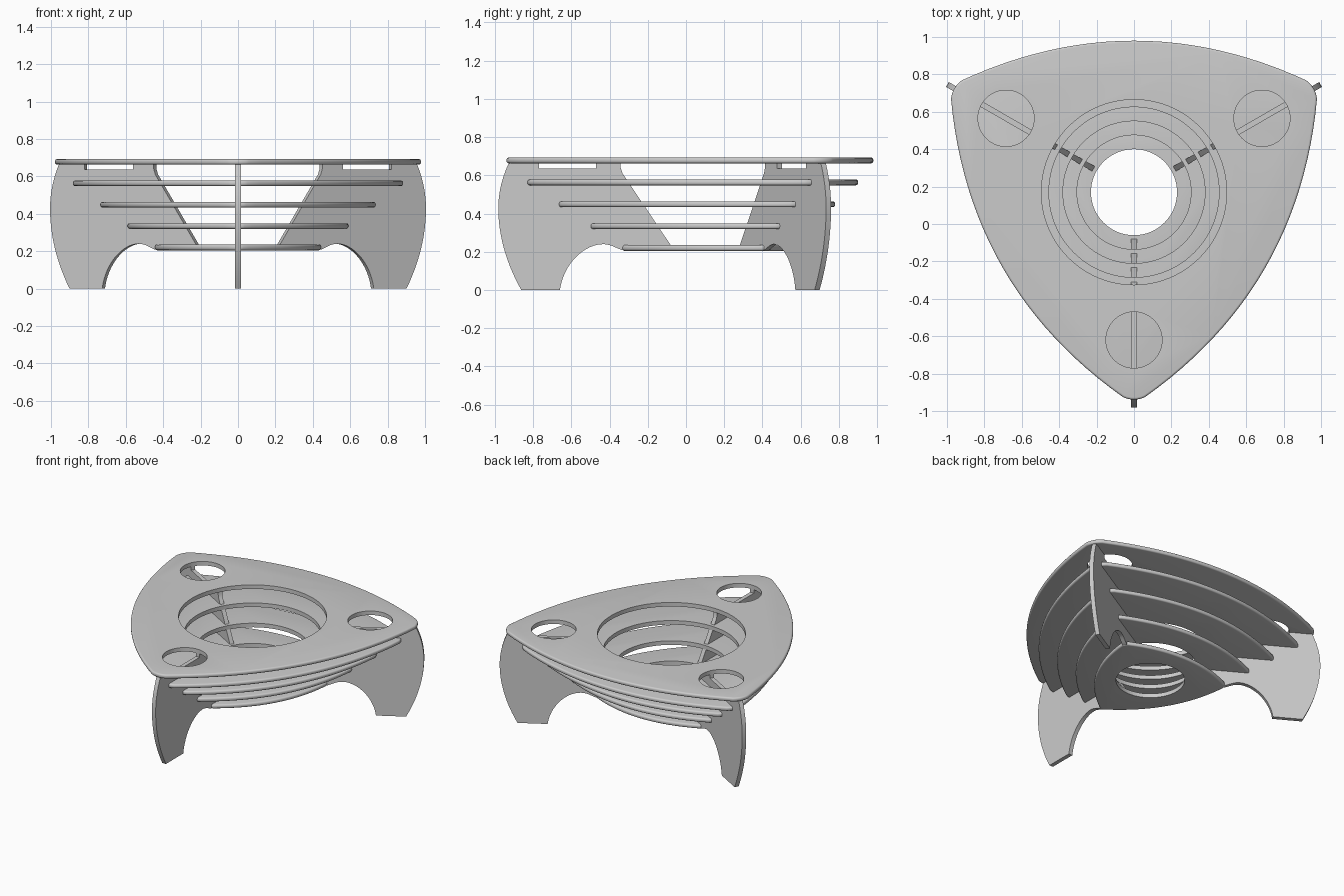
import bpy, bmesh, math
from mathutils import Vector, Matrix
from mathutils.geometry import interpolate_bezier

if "Cube" in bpy.data.objects:
    bpy.data.objects.remove(bpy.data.objects["Cube"])

CENTRE = Vector((0, 0.17, 0))     # axis of the three-fold symmetry
THICK = 0.03
ANGLES = [math.radians(a) for a in (-90, 30, 150)]


def finish(bm, name):
    bmesh.ops.recalc_face_normals(bm, faces=bm.faces)
    mesh = bpy.data.meshes.new(name)
    bm.to_mesh(mesh)
    bm.free()
    obj = bpy.data.objects.new(name, mesh)
    bpy.context.collection.objects.link(obj)
    return obj


def smooth(obj):
    for p in obj.data.polygons:
        p.use_smooth = True
    obj.data.set_sharp_from_angle(angle=math.radians(40))


def prism(points, direction):
    bm = bmesh.new()
    face = bm.faces.new([bm.verts.new(p) for p in points])
    new = bmesh.ops.extrude_face_region(bm, geom=[face])["geom"]
    bmesh.ops.translate(bm, vec=direction, verts=[v for v in new if isinstance(v, bmesh.types.BMVert)])
    return bm


def outline(scale):
    """Bowed triangle with rounded corners."""
    bow = lambda t: 0.81 - 0.25 * t * t
    tip = Vector((0.972, 0.972 * math.tan(math.pi / 6)))
    spin = Matrix.Rotation(-2 * math.pi / 3, 2)
    side = [Vector((t, bow(t))) for t in (-0.92 + 1.84 * i / 24 for i in range(25))]
    start, end = side[-1], spin @ side[0]
    for i in range(1, 8):
        u = i / 8
        side.append(start * (1 - u) ** 2 + tip * 2 * u * (1 - u) + end * u * u)
    pts = []
    for k in range(3):
        pts += [(Matrix.Rotation(-2 * math.pi / 3 * k, 2) @ p) * scale for p in side]
    return pts


def plate(name, z, scale, holes):
    low, high = z - THICK / 2, z + THICK / 2
    bm = prism([CENTRE + Vector((p.x, p.y, low)) for p in outline(scale)], (0, 0, THICK))
    # rounded outer rim
    rim = [e for e in bm.edges if abs(e.verts[0].co.z - e.verts[1].co.z) < 1e-5]
    bmesh.ops.bevel(bm, geom=rim, offset=0.012, segments=4, profile=0.5,
                    affect='EDGES', clamp_overlap=False)
    obj = finish(bm, name)
    # round openings
    cut = bmesh.new()
    for x, y, r in holes:
        bmesh.ops.create_cone(cut, cap_ends=True, segments=96, radius1=r, radius2=r, depth=0.1,
                              matrix=Matrix.Translation(CENTRE + Vector((x, y, z))))
    cutter = finish(cut, name + "_cutter")
    cutter.hide_render = True
    mod = obj.modifiers.new("holes", 'BOOLEAN')
    mod.object, mod.operation, mod.solver = cutter, 'DIFFERENCE', 'EXACT'
    deps = bpy.context.evaluated_depsgraph_get()
    mesh = bpy.data.meshes.new_from_object(obj.evaluated_get(deps))
    obj.modifiers.clear()
    obj.data = mesh
    bpy.data.objects.remove(cutter)
    smooth(obj)


# stacked plates, shrinking downwards
cups = [(0.79 * math.cos(a), 0.79 * math.sin(a), 0.15) for a in ANGLES]
plate("top_plate", 0.678, 1.0, [(0, 0, 0.495)] + cups)
for i, (scale, hole) in enumerate([(0.902, 0.455), (0.753, 0.38), (0.603, 0.305), (0.454, 0.23)]):
    plate(f"lower_plate_{i + 1}", 0.563 - 0.1143 * i, scale, [(0, 0, hole)])


# leg side profile as (radius, height)
def bez(*p):
    return [(v.x, v.y) for v in interpolate_bezier(*[Vector(q) for q in p], 14)]


profile = []
for i in range(19):
    z = 0.67 * i / 18
    profile.append((1.152 - (0.65 if z < 0.43 else 1.0) * (z - 0.43) ** 2, z))
profile += [(0.94, 0.67), (0.94, 0.637), (0.64, 0.637), (0.64, 0.67)]   # cup notch
profile += [(0.512, 0.67), (0.512, 0.64), (0.502, 0.61), (0.25, 0.235), (0.25, 0.212)]
profile += bez((0.50, 0.208), (0.53, 0.215), (0.56, 0.24), (0.605, 0.24))
profile += bez((0.605, 0.24), (0.70, 0.24), (0.81, 0.14), (0.83, 0))[1:]

# three radial legs
for name, a in zip(("front_leg", "right_leg", "left_leg"), ANGLES):
    bm = prism([(r, -THICK / 2, z) for r, z in profile], (0, THICK, 0))
    bmesh.ops.transform(bm, matrix=Matrix.Translation(CENTRE) @ Matrix.Rotation(a, 4, 'Z'), verts=bm.verts)
    smooth(finish(bm, name))
